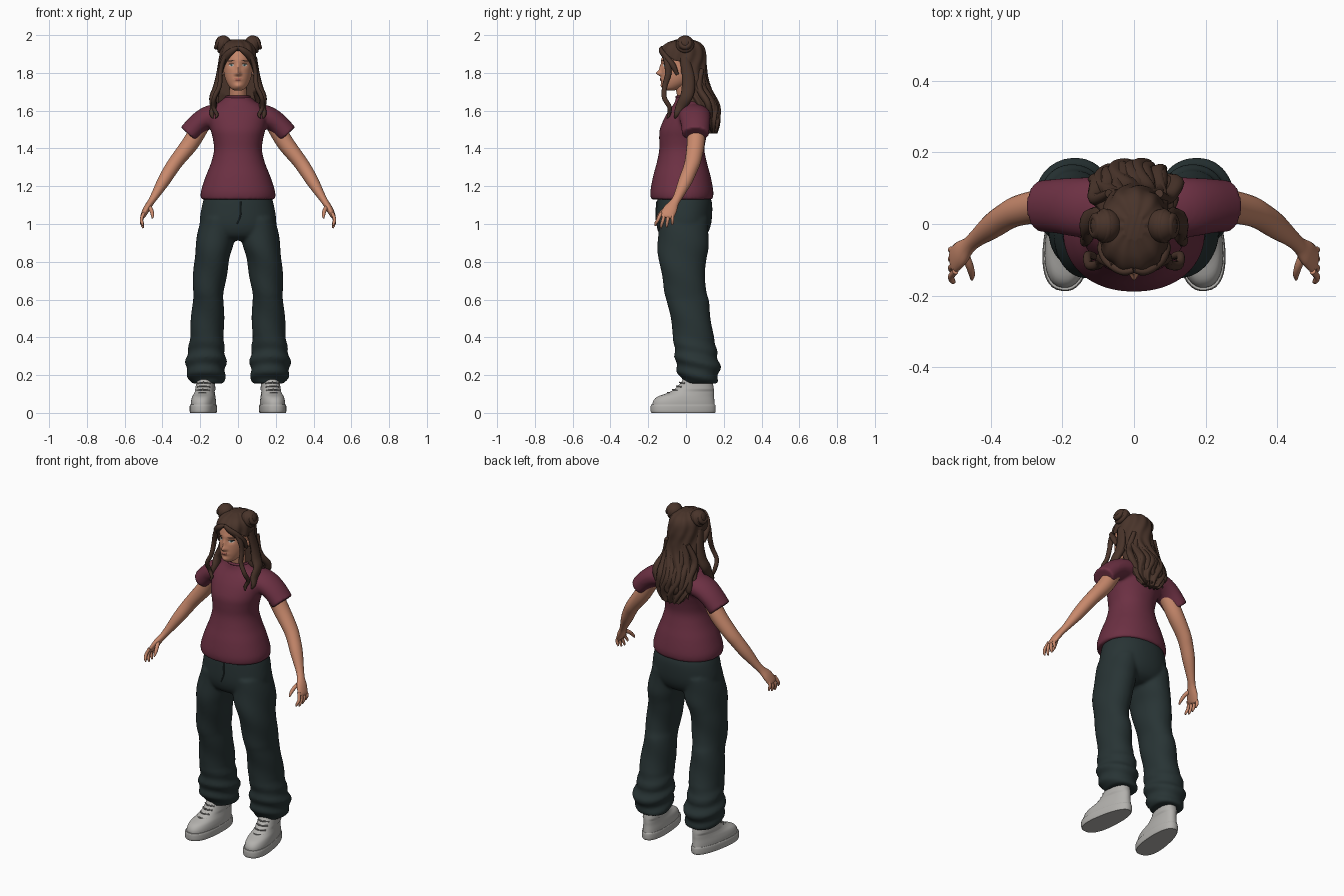
import bpy, bmesh, math, random
from mathutils import Vector, Matrix

random.seed(4)


def material(name, rgb):
    m = bpy.data.materials.new(name)
    m.diffuse_color = (*rgb, 1)
    return m


SKIN = material("skin", (0.58, 0.25, 0.15))
HAIR = material("brown hair", (0.066, 0.034, 0.023))
SHIRT = material("maroon cloth", (0.15, 0.03, 0.056))
PANTS = material("dark green cloth", (0.021, 0.034, 0.035))
SHOE = material("light grey canvas", (0.45, 0.44, 0.42))
LACE = material("grey lace", (0.24, 0.235, 0.225))
WHITE = material("eye white", (0.55, 0.5, 0.46))
IRIS = material("teal iris", (0.06, 0.16, 0.17))
DARK = material("dark brown lash", (0.035, 0.018, 0.013))
LIP = material("lip", (0.40, 0.125, 0.09))


def spline(rows, steps):
    """Smooth curve through rows of numbers."""
    p = [Vector(r) for r in rows]
    out = []
    for i in range(len(p) - 1):
        a, b, c, d = p[max(i - 1, 0)], p[i], p[i + 1], p[min(i + 2, len(p) - 1)]
        for k in range(steps):
            t = k / steps
            out.append(0.5 * (2 * b + (c - a) * t + (2 * a - 5 * b + 4 * c - d) * t * t
                              + (3 * b - a - 3 * c + d) * t ** 3))
    return out + [p[-1]]


def stack(rows, n=32, steps=5, p=2.0, warp=None):
    """Level rings from rows of z, cx, cy, rx, ry."""
    rings = []
    for z, cx, cy, rx, ry in spline(rows, steps):
        ring = []
        for i in range(n):
            a = 2 * math.pi * i / n
            c, s = math.cos(a), math.sin(a)
            v = Vector((cx + rx * math.copysign(abs(c) ** (2 / p), c),
                        cy + ry * math.copysign(abs(s) ** (2 / p), s), z))
            ring.append(warp(v, a) if warp else v)
        rings.append(ring)
    return rings


def tube(rows, n=12, steps=5, warp=None):
    """Rings along a path from rows of x, y, z, thickness, width towards y."""
    pts = spline(rows, steps)
    rings = []
    for i, q in enumerate(pts):
        t = (pts[min(i + 1, len(pts) - 1)] - pts[max(i - 1, 0)])
        t = Vector(t[:3]).normalized()
        u = t.cross(Vector((0, 1, 0))).normalized()
        w = u.cross(t)
        ring = []
        for k in range(n):
            a = 2 * math.pi * k / n
            v = Vector(q[:3]) + u * math.cos(a) * q[3] + w * math.sin(a) * q[4]
            ring.append(warp(v, a) if warp else v)
        rings.append(ring)
    return rings


def build(name, mat, *shells, voxel=0, angle=50):
    bm = bmesh.new()
    for rings in shells:
        vs = [[bm.verts.new(v) for v in r] for r in rings]
        n = len(vs[0])
        for a, b in zip(vs, vs[1:]):
            for i in range(n):
                bm.faces.new((a[i], a[(i + 1) % n], b[(i + 1) % n], b[i]))
        bm.faces.new(vs[0])
        bm.faces.new(vs[-1])
    bmesh.ops.recalc_face_normals(bm, faces=bm.faces)
    me = bpy.data.meshes.new(name)
    bm.to_mesh(me)
    bm.free()
    ob = bpy.data.objects.new(name, me)
    bpy.context.collection.objects.link(ob)
    me.materials.append(mat)
    if voxel:
        m = ob.modifiers.new("fuse", 'REMESH')
        m.mode, m.voxel_size, m.use_smooth_shade = 'VOXEL', voxel, True
        m = ob.modifiers.new("soften", 'SMOOTH')
        m.factor, m.iterations = 0.5, 4
    bpy.ops.object.select_all(action='DESELECT')
    ob.select_set(True)
    bpy.context.view_layer.objects.active = ob
    bpy.ops.object.shade_smooth_by_angle(angle=math.radians(angle))
    return ob


def ball(c, r, n=20):
    """Closed ellipsoid shell."""
    return [[Vector((c[0] + r[0] * math.sin(b) * math.cos(a), c[1] + r[1] * math.sin(b) * math.sin(a),
                     c[2] - r[2] * math.cos(b))) for a in [2 * math.pi * i / n for i in range(n)]]
            for b in [math.pi * (0.03 + 0.94 * j / 12) for j in range(13)]]


def flip(rows, s):
    return [(r[0] * s, *r[1:]) for r in rows]


# shirt: body and both sleeves fused
body = stack([(1.13, 0, -.022, .196, .163), (1.17, 0, -.022, .197, .167), (1.25, 0, -.022, .172, .153),
              (1.32, 0, -.022, .144, .134), (1.39, 0, -.022, .127, .12), (1.45, 0, -.018, .133, .124),
              (1.50, 0, -.01, .145, .129), (1.56, 0, .01, .155, .125), (1.60, 0, .02, .15, .111),
              (1.63, 0, .025, .125, .094), (1.65, 0, .022, .092, .08), (1.675, 0, .012, .064, .065)], 48, 4, 2.15)
sleeve = [(.06, .04, 1.57, .06, .08), (.11, .045, 1.575, .06, .085), (.16, .047, 1.563, .06, .083),
          (.21, .05, 1.53, .057, .077), (.262, .05, 1.475, .056, .072)]
build("shirt", SHIRT, body, *[tube(flip(sleeve, s), 32) for s in (1, -1)], voxel=.009)
bpy.ops.mesh.primitive_torus_add(major_radius=.061, minor_radius=.007, location=(0, .011, 1.672),
                                 major_segments=40, minor_segments=8)
collar = bpy.context.object
collar.name = "shirt_collar"
collar.data.materials.append(SHIRT)
bpy.ops.object.shade_smooth()


# trousers: hips and both legs fused, gathered folds at the cuffs
def folds(v, a):
    k = max(0, min(1, (.42 - v.z) / .12))
    d = k * .007 * math.sin(v.z * 75 + 2 * math.sin(a)) + .003 * math.sin(v.z * 28 + 2 * a)
    return v + Vector((math.cos(a), math.sin(a), 0)) * d


hips = stack([(1.16, 0, -.012, .17, .135), (1.1, 0, -.008, .19, .147), (1.0, 0, -.012, .203, .145),
              (.94, 0, -.015, .175, .122), (.912, 0, -.015, .06, .08)], 48, 5, 2.15)
leg = [(1.03, .105, -.012, .09, .13), (.9, .122, -.015, .1, .136), (.8, .14, -.018, .092, .123),
       (.65, .156, -.005, .083, .11), (.58, .158, .012, .083, .11), (.4, .165, .04, .091, .106),
       (.25, .17, .063, .104, .118), (.19, .167, .07, .099, .097), (.155, .159, .073, .088, .084)]
legs = [stack([(r[0], r[1] * s, *r[2:]) for r in leg], 40, 8, 2.1, folds) for s in (1, -1)]
build("trousers", PANTS, hips, *legs, voxel=.009)
build("fly_seam", PANTS, tube([(.014, -.155, 1.12, .004, .004), (.014, -.157, 1.05, .004, .004),
                               (-.005, -.155, 1.0, .004, .004)], 8))

# arms, palms, fingers and thumbs
for s, side in ((1, "left"), (-1, "right")):
    arm = [(.19, .052, 1.53, .045, .048), (.25, .052, 1.43, .045, .047), (.32, .038, 1.34, .039, .043),
           (.355, .022, 1.29, .037, .039), (.395, -.005, 1.225, .033, .036), (.44, -.04, 1.15, .022, .025),
           (.462, -.06, 1.115, .018, .024), (.484, -.082, 1.08, .018, .036), (.502, -.1, 1.045, .014, .037),
           (.506, -.104, 1.033, .008, .03)]
    parts = [tube(flip(arm, s), 24)]
    for i in range(4):
        y, drop = -.072 - .02 * i, (.045, .058, .062, .05)[i]
        parts.append(tube(flip([(.499, y, 1.06, .009, .009), (.511, y - .005 * i, 1.045 - drop * .4, .009, .009),
                                (.507, y - .009 * i, 1.045 - drop * .8, .008, .008),
                                (.502, y - .01 * i, 1.04 - drop, .004, .004)], s), 10))
    parts.append(tube(flip([(.474, -.082, 1.095, .012, .012), (.46, -.115, 1.075, .011, .011),
                            (.453, -.14, 1.05, .009, .009), (.453, -.155, 1.03, .004, .004)], s), 10))
    build(side + "_arm", SKIN, *parts)

# neck
build("neck", SKIN, stack([(1.62, 0, .025, .055, .052), (1.68, 0, .005, .046, .052), (1.76, 0, -.005, .046, .056)]))

# head with a sculpted face
skull = [(1.706, 0, -.085, .018, .02), (1.72, 0, -.073, .04, .05), (1.75, 0, -.05, .06, .08),
         (1.79, 0, -.03, .073, .102), (1.84, 0, -.02, .079, .109), (1.90, 0, -.018, .08, .106),
         (1.94, 0, -.018, .064, .085), (1.965, 0, -.018, .03, .04)]
dense = spline(skull, 8)
BUMPS = [(0, 1.798, .012, .013, .024), (0, 1.825, .010, .026, .011), (.035, 1.842, .017, .012, -.008),
         (-.035, 1.842, .017, .012, -.008), (0, 1.765, .02, .008, .006), (0, 1.731, .02, .013, .007),
         (.014, 1.793, .007, .007, .005), (-.014, 1.793, .007, .007, .005), (0, 1.868, .05, .012, .003)]


def bump(x, z):
    return sum(h * math.exp(-((x - bx) / wx) ** 2 - ((z - bz) / wz) ** 2) for bx, bz, wx, wz, h in BUMPS)


def face_y(x, z):
    for a, b in zip(dense, dense[1:]):
        if a[0] <= z <= b[0]:
            q = a.lerp(b, (z - a[0]) / (b[0] - a[0]))
            return q[2] - q[4] * math.sqrt(max(0, 1 - (x / q[3]) ** 2)) - bump(x, z)


build("head", SKIN, stack(skull, 96, 8, 2, lambda v, a: v - Vector((0, bump(v.x, v.z) if math.sin(a) < 0 else 0, 0))))


def patch(name, mat, cx, cz, rx, rz, lift, tilt=0):
    """Thin plate that follows the face."""
    rings = []
    for k in (1, .7, .4, .1):
        ring = []
        for i in range(20):
            a = 2 * math.pi * i / 20
            x, z = cx + k * rx * math.cos(a), cz + k * rz * math.sin(a) + tilt * k * rx * math.cos(a)
            ring.append(Vector((x, face_y(x, z) - lift, z)))
        rings.append(ring)
    back = [v + Vector((0, .005, 0)) for v in rings[0]]
    build(name, mat, [back] + rings)


for s, side in ((1, "left"), (-1, "right")):
    patch(side + "_eye", WHITE, s * .035, 1.841, .014, .0065, .0015)
    patch(side + "_iris", IRIS, s * .035, 1.841, .006, .006, .0025)
    patch(side + "_pupil", DARK, s * .035, 1.841, .0028, .0028, .0032)
    patch(side + "_lashes", DARK, s * .036, 1.848, .016, .0022, .003, -.1 * s)
    patch(side + "_eyebrow", DARK, s * .037, 1.864, .018, .0028, .002, -.06 * s)
    build(side + "_ear", SKIN, ball((s * .083, -.008, 1.815), (.011, .019, .031)))
patch("upper_lip", LIP, 0, 1.769, .021, .0035, .0015)
patch("lower_lip", LIP, 0, 1.7615, .017, .004, .0015)


# hair: one mass opened around the face, rippled lower down
def hair_shape(v, a):
    k = max(0, min(1, (1.8 - v.z) / .15))
    d = (.003 + .006 * k) * math.sin(a * 11 + 2.5 * math.sin(v.z * 22))
    v = v + Vector((math.cos(a), math.sin(a), 0)) * d
    open_ = max(0, min(1, (1.925 - 5 * v.x ** 2 - v.z) / .025))
    v.y = max(v.y, -.2 + .205 * open_)
    return v


mass = [(1.48, 0, .14, .05, .018), (1.52, 0, .13, .085, .04), (1.57, 0, .115, .108, .062),
        (1.63, 0, .09, .118, .082), (1.70, 0, .055, .108, .085), (1.76, 0, .02, .102, .098),
        (1.82, 0, -.012, .099, .122), (1.88, 0, -.017, .097, .124), (1.93, 0, -.017, .09, .114),
        (1.96, 0, -.012, .07, .085), (1.978, 0, -.008, .03, .035)]
build("hair_mass", HAIR, stack(mass, 88, 8, 2.1, hair_shape), angle=80)

# loose locks: fringe, temple strands and shoulder locks on each side
LOCKS = [("fringe", [(.0, -.128, 1.935, .008, .008), (.03, -.132, 1.918, .016, .012), (.065, -.108, 1.885, .02, .014),
                     (.086, -.07, 1.84, .017, .016), (.09, -.045, 1.79, .006, .008)]),
         ("temple_strand", [(.055, -.115, 1.91, .01, .014), (.083, -.098, 1.85, .012, .018), (.094, -.095, 1.79, .012, .017),
                            (.098, -.112, 1.73, .012, .014), (.125, -.115, 1.67, .012, .013),
                            (.13, -.088, 1.62, .011, .012), (.112, -.09, 1.58, .009, .009), (.12, -.1, 1.56, .003, .003)]),
         ("shoulder_lock", [(.085, -.01, 1.88, .016, .025), (.1, .01, 1.79, .016, .032), (.112, .012, 1.72, .022, .035),
                            (.132, -.0, 1.67, .02, .033), (.13, -.03, 1.62, .018, .026),
                            (.138, -.05, 1.58, .012, .014), (.125, -.058, 1.555, .003, .003)])]
for s, side in ((1, "left"), (-1, "right")):
    for name, rows in LOCKS:
        build(side + "_" + name, HAIR, tube(flip(rows, s), 12, 6))
    # twisted buns
    build(side + "_bun", HAIR, ball((s * .078, -.005, 1.952), (.044, .047, .046), 24))
    for r, off in ((.036, .012), (.024, .034)):
        bpy.ops.mesh.primitive_torus_add(major_radius=r, minor_radius=.013, major_segments=28, minor_segments=10,
                                         location=(s * (.072 + off), -.005, 1.949 + off * .25),
                                         rotation=(0, s * 1.2, 0))
        coil = bpy.context.object
        coil.name = side + "_bun_coil"
        coil.data.materials.append(HAIR)
        bpy.ops.object.shade_smooth()

# wavy locks down the back
for i in range(7):
    x = -.1 + i * .2 / 6
    w, low = random.uniform(-.014, .014), 1.46 + random.uniform(0, .03) + abs(x) * .5
    y = .165 - 4 * x * x
    build("back_lock", HAIR, tube([(x * .7, .085, 1.82, .012, .012), (x + w, y - .055, 1.72, .02, .018),
                                   (x * 1.1 - w, y - .01, 1.64, .022, .018), (x + w, y, 1.57, .02, .016),
                                   (x * .9 - w, y - .012, low + .045, .014, .012),
                                   (x * .95 + w, y, low, .003, .003)], 10, 6))

# shoes: sole, high upper and laces, toes turned slightly out
for s, side in ((1, "left"), (-1, "right")):
    turn = Matrix.Rotation(.12 * s, 3, 'Z')

    def place(v, a, s=s, turn=turn):
        q = Vector((v.x * (1 - .8 * (v.y + .05)) if v.z < .12 else v.x, v.y + .015, v.z))
        return turn @ q + Vector((s * .18, -.015, 0))

    build(side + "_sole", SHOE, stack([(0, 0, -.015, .066, .168), (.008, 0, -.015, .069, .173),
                                       (.036, 0, -.015, .069, .173), (.044, 0, -.015, .066, .17)],
                                      40, 3, 2.4, place), angle=35)
    build(side + "_shoe_upper", SHOE, stack([(.03, 0, -.012, .064, .167), (.06, 0, -.012, .064, .164),
                                             (.085, 0, -.002, .06, .152), (.105, 0, .025, .055, .125),
                                             (.13, 0, .046, .051, .102), (.17, 0, .06, .048, .08),
                                             (.22, 0, .065, .045, .065)], 40, 4, 2.3, place))
    laces = [tube([(-.034, y + .022, z, .004, .004), (0, y, z + .005, .004, .004), (.034, y + .022, z, .004, .004)],
                  8, 5, place) for y, z in ((-.098, .102), (-.072, .119), (-.05, .137), (-.033, .156))]
    build(side + "_laces", LACE, *laces)
